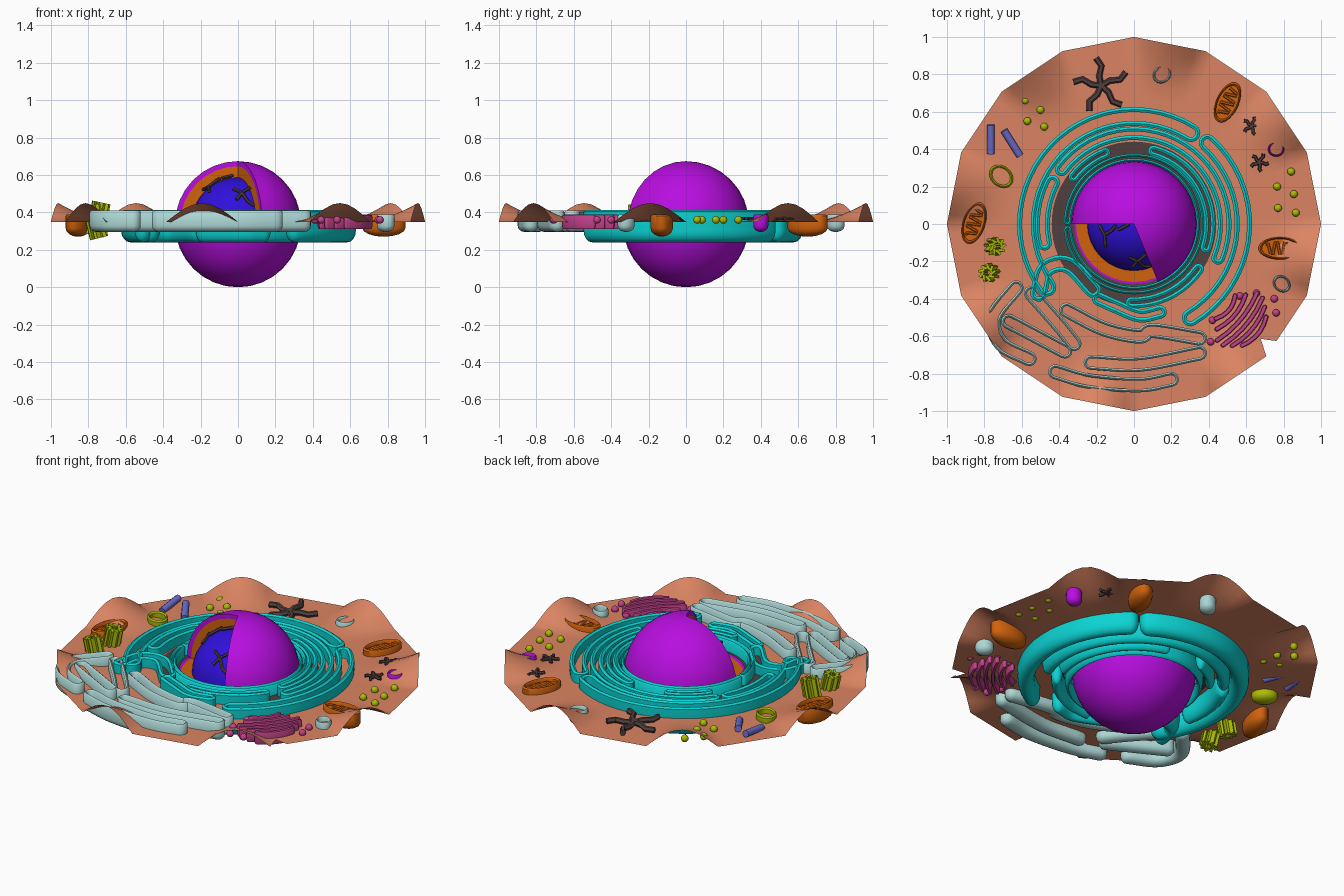
import bpy, bmesh, math
from math import sin, cos, pi, radians
from mathutils import Vector, Matrix

if "Cube" in bpy.data.objects:
    bpy.data.objects.remove(bpy.data.objects["Cube"])

def mat(name, r, g, b):
    m = bpy.data.materials.new(name)
    m.diffuse_color = [(c / 255 / 12.92 if c < 11 else ((c / 255 + .055) / 1.055) ** 2.4)
                       for c in (r, g, b)] + [1]
    m.use_nodes = True
    m.node_tree.nodes["Principled BSDF"].inputs["Base Color"].default_value = m.diffuse_color
    return m

MEMBRANE = mat("membrane clay", 219, 132, 98)
TEAL = mat("teal", 12, 212, 212)
PALE = mat("pale grey green", 172, 214, 212)
PURPLE = mat("purple", 184, 14, 224)
ORANGE = mat("orange", 208, 98, 12)
BLUE = mat("deep blue", 48, 16, 220)
DARK = mat("dark brown", 82, 64, 64)
LIME = mat("lime", 172, 188, 5)
LAVENDER = mat("lavender", 108, 108, 204)
PINK = mat("pink", 196, 66, 140)
Z = 0.355  # level of the membrane sheet

def finish(name, bm, mats, angle=40, normals=True):
    if normals:
        bmesh.ops.remove_doubles(bm, verts=bm.verts, dist=1e-5)
        bmesh.ops.recalc_face_normals(bm, faces=bm.faces)
    me = bpy.data.meshes.new(name)
    bm.to_mesh(me)
    bm.free()
    ob = bpy.data.objects.new(name, me)
    bpy.context.collection.objects.link(ob)
    for m in mats:
        me.materials.append(m)
    bpy.ops.object.select_all(action='DESELECT')
    ob.select_set(True)
    bpy.context.view_layer.objects.active = ob
    bpy.ops.object.shade_smooth_by_angle(angle=radians(angle))
    return ob

def loft(bm, loops, closed=True):
    rings = [[bm.verts.new(p) for p in lp] for lp in loops]
    n = len(rings[0])
    for a, b in zip(rings, rings[1:]):
        for i in range(n if closed else n - 1):
            j = (i + 1) % n
            bm.faces.new((a[i], a[j], b[j], b[i]))

def basin(bm, outline, profile):
    """Sweep a (scale, height) profile around an outline."""
    loft(bm, [[(x, y, z) for x, y in outline(k)] for k, z in profile])

def arc(r, a0, a1):
    n = max(4, int(abs(a1 - a0) / 6))
    return [Vector((r * cos(radians(a0 + (a1 - a0) * i / n)),
                    r * sin(radians(a0 + (a1 - a0) * i / n)))) for i in range(n + 1)]

def spline(pts, n=6):
    p = [Vector(q) for q in pts]
    p = [2 * p[0] - p[1]] + p + [2 * p[-1] - p[-2]]
    out = []
    for a, b, c, d in zip(p, p[1:], p[2:], p[3:]):
        for i in range(n):
            t = i / n
            out.append(.5 * (2 * b + (c - a) * t + (2 * a - 5 * b + 4 * c - d) * t * t
                             + (3 * b - a - 3 * c + d) * t ** 3))
    return out + [p[-2]]

def capsule(path, h):
    """Outline with round ends about a centre path."""
    def outline(k):
        tan = [(path[min(i + 1, len(path) - 1)] - path[max(i - 1, 0)]).normalized()
               for i in range(len(path))]
        nor = [Vector((-t.y, t.x)) * h * k for t in tan]
        left = [p + n for p, n in zip(path, nor)]
        right = [p - n for p, n in zip(path, nor)][::-1]
        cap = lambda p, n, t: [p + n * cos(a) + t * h * k * sin(a)
                               for a in (pi / 6, pi / 3, pi / 2, 2 * pi / 3, 5 * pi / 6)]
        return left + cap(path[-1], nor[-1], tan[-1]) + right + cap(path[0], -nor[0], -tan[0])
    return outline

def ellipse(cx, cy, a, b, rot=0, n=28):
    c, s = cos(radians(rot)), sin(radians(rot))
    return lambda k: [(cx + k * (a * cos(t) * c - b * sin(t) * s),
                       cy + k * (a * cos(t) * s + b * sin(t) * c))
                      for t in (2 * pi * i / n for i in range(n))]

def trough(t, top, low):
    """Raised wall with rim of relative width t, rounded belly down to low."""
    mid = low + (Z - low) * .55
    return [(1 - t, Z - .01), (1 - t, top - .008), (1 - t / 2, top), (1, top - .008), (1, mid)] + \
           [(cos(a), mid - (mid - low) * sin(a)) for a in (pi / 8, pi / 4, 3 * pi / 8, pi / 2)]

def tube(bm, pts, r, n=6):
    p = [Vector(q) for q in pts]
    loops = []
    for i, q in enumerate(p):
        d = (p[min(i + 1, len(p) - 1)] - p[max(i - 1, 0)]).to_track_quat('Z', 'Y')
        loops.append([q + d @ Vector((r * cos(2 * pi * j / n), r * sin(2 * pi * j / n), 0))
                      for j in range(n)])
    loft(bm, [[p[0]] * n] + loops + [[p[-1]] * n])

def balls(name, spots, r, m):
    bm = bmesh.new()
    for x, y in spots:
        bmesh.ops.create_uvsphere(bm, u_segments=12, v_segments=8, radius=r,
                                  matrix=Matrix.Translation((x, y, Z + .005)))
    finish(name, bm, [m])

# Membrane: 16-sided sheet with eight rim waves and a small tear
bm = bmesh.new()
loops = []
for f in (.43, .55, .68, .76, .82, .87, .91, .955, 1):
    ring = []
    for i in range(128):
        d = 360 * i / 128
        R = cos(radians(11.25)) / cos(radians(d % 22.5 - 11.25))
        r = f * (1 + (R - 1) * f ** 3)
        if 315 < d < 320 and f > .9:
            r = .9 + (f - .9) * .15
        wave = max(0, cos(radians(8 * (d + 11.25)))) * max(0, (f - .72) / .28) ** 1.4
        ring.append((r * cos(radians(d)), r * sin(radians(d)), Z - .005 + .1 * wave))
    loops.append(ring)
loft(bm, loops)
finish("cell_membrane", bm, [MEMBRANE], 60)

# Dark ring around the nucleus
bm = bmesh.new()
basin(bm, ellipse(0, 0, 1, 1, 0, 64), [(.32, Z - .01), (.44, Z - .002)])
finish("perinuclear_ring", bm, [DARK])

# Nucleus: shell with an upper wedge cut away, showing the orange layer
bm = bmesh.new()
R, ZC = .337, .337
sph = lambda r, lo, la: (r * cos(radians(la)) * cos(radians(lo)),
                         r * cos(radians(la)) * sin(radians(lo)), ZC + r * sin(radians(la)))
def quad(pts, mi):
    bm.faces.new([bm.verts.new(p) for p in pts]).material_index = mi
S = 11.25
for i in range(32):
    a, b = i * S, i * S + S
    cut = 180 <= a < 292
    for j in range(-8, 0 if cut else 8):
        quad([sph(R, a, j * S), sph(R, b, j * S), sph(R, b, j * S + S), sph(R, a, j * S + S)], 0)
    if cut:
        for r0, r1, mi in ((.31, R, 0), (.2, .31, 1)):
            quad([sph(r0, a, 0), sph(r1, a, 0), sph(r1, b, 0), sph(r0, b, 0)], mi)
for lo in (180, 292.5):
    for j in range(8):
        for r0, r1, mi in ((.31, R, 0), (.2, .31, 1)):
            quad([sph(r0, lo, j * S), sph(r1, lo, j * S), sph(r1, lo, j * S + S), sph(r0, lo, j * S + S)], mi)
finish("nucleus_shell", bm, [PURPLE, ORANGE], 35)
bm = bmesh.new()
bmesh.ops.create_uvsphere(bm, u_segments=32, v_segments=16, radius=.25,
                          matrix=Matrix.Translation((0, 0, ZC)))
finish("nucleolus_core", bm, [BLUE])
bm = bmesh.new()
for path in ([(182, 45), (200, 50), (218, 42)], [(200, 50), (196, 62), (184, 68)],
             [(291, 48), (276, 40), (262, 46)], [(276, 40), (283, 28), (291, 22)],
             [(276, 40), (268, 30)], [(182, 84), (200, 70)]):
    tube(bm, [sph(.262, lo, la) for lo, la in path], .009)
finish("chromatin_strands", bm, [DARK])

# Rough reticulum: teal folded sacs wrapped round the nucleus
bm = bmesh.new()
for path, h in ((arc(.575, 58, 216), .05), (arc(.585, 48, -59), .046), (arc(.485, 143, -22), .036),
                (arc(.49, 153, 192), .04), (arc(.405, 75, -18), .03), (arc(.41, 112, 142), .028),
                (arc(.355, -175, 178), .021), (arc(.42, 268, 325), .03),
                (spline([(-.51, -.37), (-.47, -.24), (-.35, -.22), (-.22, -.35)]), .045),
                (spline([(-.19, -.4), (-.1, -.44), (.03, -.49), (.14, -.47)]), .036)):
    basin(bm, capsule(path, h), trough(min(.8, .026 / h), .412, .24))
finish("rough_reticulum", bm, [TEAL], 50)

# Smooth reticulum: pale folded sacs at the front
bm = bmesh.new()
for pts in ([(-.63, -.34), (-.75, -.5), (-.71, -.64), (-.56, -.72)], [(-.67, -.52), (-.37, -.68)],
            [(-.36, -.46), (-.16, -.56), (.03, -.6), (.1, -.57), (.35, -.61)],
            [(-.23, -.74), (.03, -.75), (.35, -.69)],
            [(-.42, -.79), (-.24, -.84), (.03, -.86), (.2, -.83)],
            [(-.55, -.37), (-.4, -.54), (-.32, -.64)]):
    basin(bm, capsule(spline(pts), .04), trough(.45, .41, .295))
finish("smooth_reticulum", bm, [PALE], 50)

# Mitochondria: cut bean with raised rim and a folded ridge inside
for x, y, rot in ((.5, .65, 65), (-.855, .005, 72), (.78, -.13, 0)):
    bm = bmesh.new()
    basin(bm, ellipse(x, y, .115, .06, rot), [(0, .365), (.84, .365)] + trough(.16, .388, .27))
    M = Matrix.Translation((x, y, .368)) @ Matrix.Rotation(radians(rot), 4, 'Z')
    zig = [(-.075 + .0125 * i, (.034 - .00008 * (i - 6) ** 2 * 5) * (-1) ** (i // 2), 0)
           for i in range(13)]
    tube(bm, [M @ Vector(p) for p in zig], .008)
    finish("mitochondrion", bm, [ORANGE])

# Round vesicles cut open at the sheet
for name, x, y, a, b, rot, m in (("vacuole", .15, .8, .052, .045, 40, PALE),
                                 ("vacuole", .79, -.32, .05, .042, -40, PALE),
                                 ("lysosome", -.71, .255, .07, .055, -40, LIME),
                                 ("peroxisome", .76, .4, .044, .04, 0, PURPLE)):
    bm = bmesh.new()
    basin(bm, ellipse(x, y, a, b, rot), trough(.25, .388, Z - .06))
    finish(name, bm, [m])

# Ribosome dots
balls("ribosomes", [(-.58, .66), (-.51, .74), (-.5, .61), (-.57, .55), (-.48, .52), (.84, .28),
                    (.765, .2), (.855, .16), (.77, .085), (.865, .06)], .021, LIME)

# Dark star-shaped filaments
bm = bmesh.new()
for x, y, s, turn in ((-.175, .74, .15, 95), (.63, .525, .05, 70), (.67, .33, .05, 60)):
    for i in range(5):
        a = radians(turn + 72 * i)
        tube(bm, [(x + s * t * cos(a + w), y + s * t * sin(a + w), Z + .012)
                  for t, w in ((0, 0), (.35, .12), (.7, -.1), (1, .1))], .006 + s * .07)
finish("star_filaments", bm, [DARK])

# Lavender rods
bm = bmesh.new()
for (x0, y0), (x1, y1) in (((-.765, .53), (-.765, .375)), ((-.695, .5), (-.61, .365))):
    tube(bm, [(x0, y0, Z + .02), (x1, y1, Z)], .02, 10)
finish("microtubule_rods", bm, [LAVENDER])

# Centrioles: nine upright blades each
bm = bmesh.new()
for x, y, z, tilt in ((-.75, -.12, .365, 12), (-.765, -.26, .35, -14)):
    base = Matrix.Translation((x, y, z)) @ Matrix.Rotation(radians(tilt), 4, 'Y')
    for i in range(9):
        bmesh.ops.create_cube(bm, size=1, matrix=base @ Matrix.Rotation(2 * pi * i / 9, 4, 'Z')
                              @ Matrix.Translation((.032, 0, 0)) @ Matrix.Rotation(.6, 4, 'Z')
                              @ Matrix.Diagonal((.036, .014, .18, 1)))
finish("centrioles", bm, [LIME], 30, False)

# Golgi stack: bowed plates with round vesicles
bm = bmesh.new()
for i in range(6):
    off, ln = (i - 2.5) * .04, (.08, .12, .165, .165, .135, .1)[i]
    M = Matrix.Translation((.585, -.525, 0)) @ Matrix.Rotation(radians(50), 4, 'Z')
    path = [(M @ Vector((ln * t, -off + .025 * t * t, 0))).to_2d() for t in (-1, -.6, -.2, .2, .6, 1)]
    basin(bm, capsule(path, .012), [(0, .388), (.7, .386), (1, .375), (1, .325), (.6, .312), (0, .31)])
finish("golgi_stack", bm, [PINK])
balls("golgi_vesicles", [(.565, -.385), (.655, -.37), (.75, -.4), (.76, -.475), (.42, -.515),
                         (.41, -.63), (.445, -.71), (.53, -.705)], .02, PINK)
